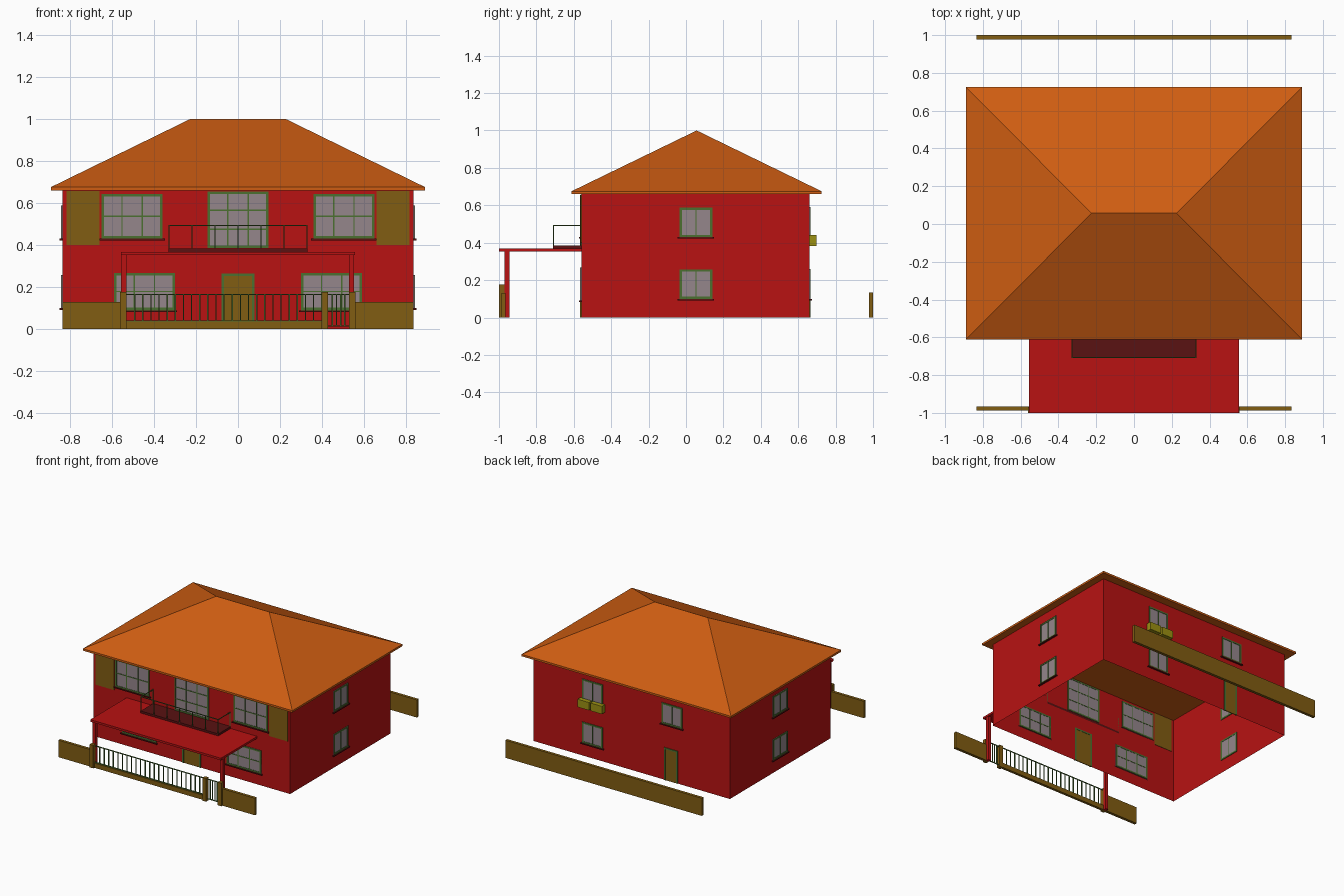
import bpy, bmesh

if "Cube" in bpy.data.objects:
    bpy.data.objects.remove(bpy.data.objects["Cube"])


def mat(name, rgb):
    m = bpy.data.materials.new(name)
    m.diffuse_color = (*rgb, 1)
    m.use_nodes = True
    m.node_tree.nodes["Principled BSDF"].inputs["Base Color"].default_value = m.diffuse_color
    return m


RED = mat("wall_red", (0.48, 0.006, 0.006))
ORANGE = mat("roof_orange", (0.62, 0.11, 0.006))
OLIVE = mat("fence_olive", (0.22, 0.11, 0.006))
GREEN = mat("frame_green", (0.07, 0.16, 0.03))
GLASS = mat("glass", (0.3, 0.24, 0.26))
DARK = mat("balcony_dark", (0.1, 0.006, 0.006))
LIME = mat("planter_lime", (0.33, 0.28, 0.006))


def finish(bm, name, material):
    me = bpy.data.meshes.new(name)
    bm.to_mesh(me)
    bm.free()
    me.materials.append(material)
    ob = bpy.data.objects.new(name, me)
    bpy.context.collection.objects.link(ob)
    return ob


def boxes(name, material, bounds):
    """One object from boxes given as (x0, x1, y0, y1, z0, z1)."""
    bm = bmesh.new()
    for x0, x1, y0, y1, z0, z1 in bounds:
        for v in bmesh.ops.create_cube(bm, size=1)["verts"]:
            v.co = (x1 if v.co.x > 0 else x0, y1 if v.co.y > 0 else y0, z1 if v.co.z > 0 else z0)
    return finish(bm, name, material)


WX, YF, YB, TOP = 0.835, -0.56, 0.66, 0.66


def on_wall(side, u0, u1, d0, d1, z0, z1):
    """Bounds of a box on a wall: u along it, d outward from it."""
    if side == "front":
        return (u0, u1, YF - d1, YF - d0, z0, z1)
    if side == "back":
        return (u0, u1, YB + d0, YB + d1, z0, z1)
    if side == "right":
        return (WX + d0, WX + d1, u0, u1, z0, z1)
    return (-WX - d1, -WX - d0, u0, u1, z0, z1)


def window(side, uc, w, z0, z1, cols, rows, sill=True):
    u0, u1, t, m = uc - w / 2, uc + w / 2, 0.012, 0.003
    boxes(side + "_glass", GLASS, [on_wall(side, u0, u1, -0.003, 0.003, z0, z1)])
    bars = [(u0, u0 + t, z0, z1), (u1 - t, u1, z0, z1),
            (u0 + t, u1 - t, z0, z0 + t), (u0 + t, u1 - t, z1 - t, z1)]
    for i in range(1, cols):
        c = u0 + w * i / cols
        bars.append((c - m, c + m, z0 + t, z1 - t))
    for i in range(1, rows):
        c = z0 + (z1 - z0) * i / rows
        bars.append((u0 + t, u1 - t, c - m, c + m))
    boxes(side + "_window_frame", GREEN,
          [on_wall(side, a, b, -0.005, 0.006, c, d) for a, b, c, d in bars])
    if sill:
        boxes(side + "_sill", DARK, [on_wall(side, u0 - 0.01, u1 + 0.01, 0, 0.013, z0 - 0.008, z0)])


# Walls: shell open at the bottom and top
walls = boxes("walls", RED, [(-WX, WX, YF, YB, 0, TOP)])
bm = bmesh.new()
bm.from_mesh(walls.data)
bm.normal_update()
bmesh.ops.delete(bm, geom=[f for f in bm.faces if abs(f.normal.z) > 0.5], context="FACES_ONLY")
bm.to_mesh(walls.data)
bm.free()

# Hipped roof with a thin eave band
bm = bmesh.new()
low, high = [[bm.verts.new((x, y, z)) for x, y in
              ((-0.89, -0.612), (0.89, -0.612), (0.89, 0.725), (-0.89, 0.725))] for z in (0.66, 0.675)]
ra, rb = bm.verts.new((-0.225, 0.057, 1)), bm.verts.new((0.225, 0.057, 1))
bm.faces.new(low[::-1])
for i in range(4):
    j = (i + 1) % 4
    bm.faces.new((low[i], low[j], high[j], high[i]))
a, b, c, d = high
for f in ((a, b, rb, ra), (b, c, rb), (c, d, ra, rb), (d, a, ra)):
    bm.faces.new(f)
finish(bm, "roof", ORANGE)

# Front, side and back windows
for s in (-1, 1):
    window("front", s * 0.503, 0.29, 0.43, 0.643, 3, 2)
    window("front", s * 0.445, 0.29, 0.09, 0.268, 3, 2)
window("front", 0, 0.29, 0.385, 0.655, 3, 3, sill=False)
for side in ("left", "right"):
    for z in (0.10, 0.43):
        window(side, 0.053, 0.175, z, z + 0.158, 2, 1)
for u, z in ((0.33, 0.10), (0.33, 0.43), (-0.345, 0.43)):
    window("back", u, 0.175, z, z + 0.16, 2, 1)

# Doors with frames
for side, u, w, h in (("front", 0, 0.155, 0.265), ("back", -0.335, 0.115, 0.25)):
    a, b, t = u - w / 2, u + w / 2, 0.012
    boxes(side + "_door", OLIVE, [on_wall(side, a, b, -0.003, 0.003, 0, h)])
    boxes(side + "_door_frame", GREEN, [on_wall(side, p, q, -0.005, 0.006, r, e) for p, q, r, e in
                                        ((a, a + t, 0, h), (b - t, b, 0, h), (a + t, b - t, h - t, h))])

# Upper corner cladding and back planters
boxes("corner_cladding", OLIVE, [on_wall("front", u, u + 0.157, -0.003, 0.004, 0.40, 0.657)
                                 for u in (-0.815, 0.658)])
boxes("planters", LIME, [on_wall("back", u - 0.048, u + 0.048, 0, 0.038, 0.382, 0.442)
                         for u in (0.275, 0.385)])

# Porch canopy and its columns
boxes("porch_canopy", RED, [(-0.555, 0.555, -1.0, YF, 0.352, 0.368)])
boxes("porch_columns", RED, [(x - 0.012, x + 0.012, -0.97, -0.945, 0, 0.352) for x in (-0.543, 0.54)])

# Balcony floor and railing
boxes("balcony_floor", DARK, [(-0.33, 0.33, -0.71, YF, 0.368, 0.384)])
r, y = 0.0025, -0.7075
rail = [(-0.33, 0.33, y - r, y + r, 0.49, 0.495)]
rail += [(x - r, x + r, y - r, y + r, 0.384, 0.49) for x in [-0.3275 + i * 0.655 / 6 for i in range(7)]]
for x in (-0.3275, 0.3275):
    rail.append((x - r, x + r, y + r, YF, 0.49, 0.495))
    rail.append((x - r, x + r, YF - 0.005, YF, 0.384, 0.49))
boxes("balcony_rail", GREEN, rail)

# Garden walls, front and back
boxes("back_garden_wall", OLIVE, [(-WX, WX, 0.978, 1.0, 0, 0.135)])
boxes("front_garden_walls", OLIVE, [(-WX, -0.555, -0.987, -0.965, 0, 0.13),
                                    (0.555, WX, -0.987, -0.965, 0, 0.13)])
boxes("fence_pillars", OLIVE, [(x - 0.015, x + 0.015, -1.0, -0.97, 0, 0.177) for x in (-0.545, 0.413, 0.543)])
boxes("fence_base", OLIVE, [(-0.53, 0.398, -0.987, -0.967, 0, 0.036)])


# Railings of the fence and the gate
def railing(name, x0, x1, n, z0, z1):
    y, r = -0.977, 0.003
    parts = [(x0, x1, y - r, y + r, z, z + 0.006) for z in (z0, z1 - 0.006)]
    for i in range(1, n + 1):
        x = x0 + (x1 - x0) * i / (n + 1)
        parts.append((x - r, x + r, y - r, y + r, z0 + 0.006, z1 - 0.006))
    boxes(name, GREEN, parts)


railing("fence_railing", -0.53, 0.398, 23, 0.036, 0.168)
railing("gate", 0.428, 0.528, 4, 0.012, 0.168)
